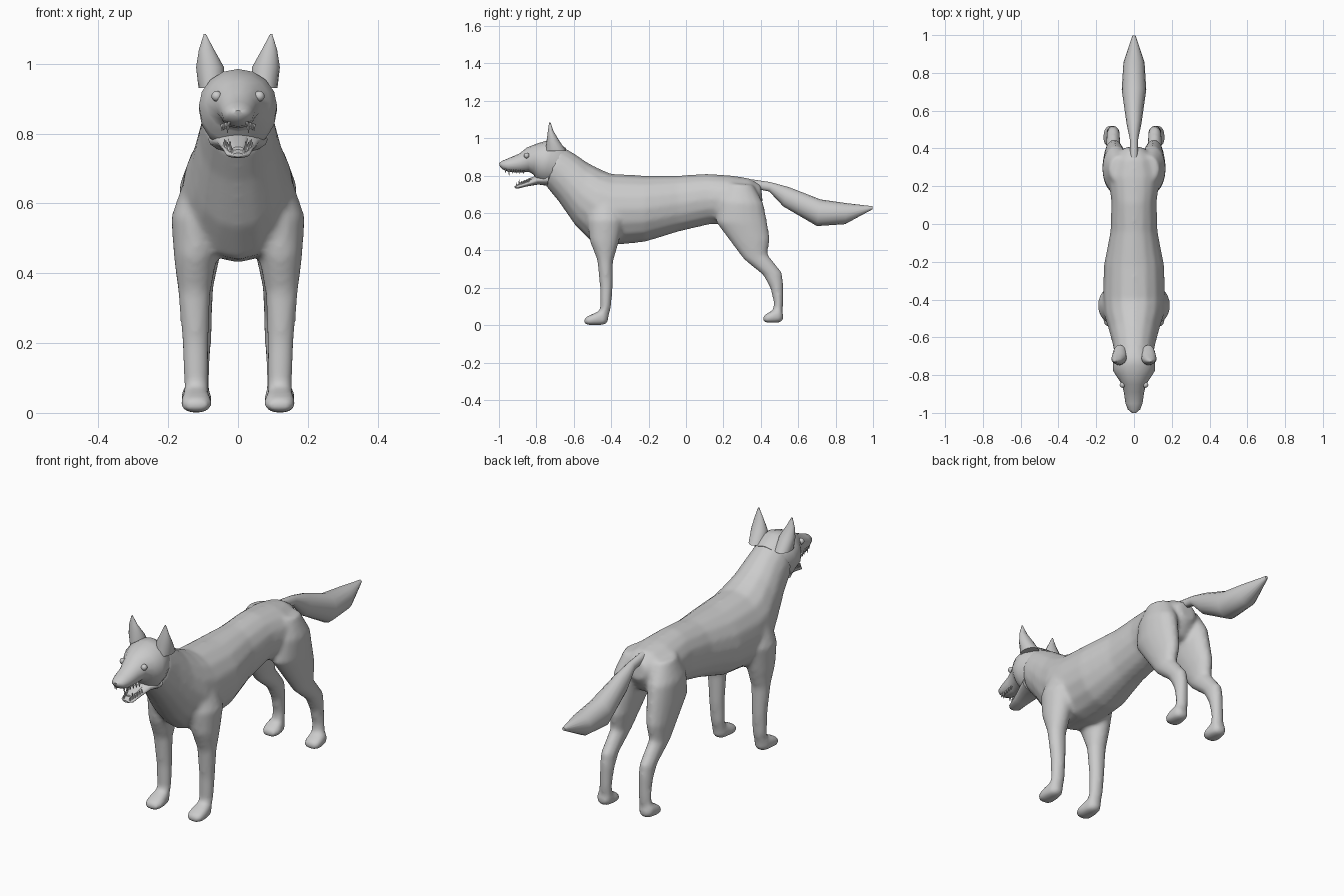
import bpy
import bmesh
from math import cos, sin, pi
from mathutils import Vector, Matrix

default_cube = bpy.data.objects.get("Cube")
if default_cube:
    bpy.data.objects.remove(default_cube, do_unlink=True)

fur = bpy.data.materials.new("plain_grey")
fur.use_nodes = True
fur.diffuse_color = (0.6, 0.6, 0.6, 1)
fur.node_tree.nodes["Principled BSDF"].inputs["Base Color"].default_value = fur.diffuse_color


def add_loft(mesh, rows, side=1, sides=16, power=1.0):
    """Skin a row of oval rings. Each row holds two opposite points (y, z, y, z)
    of the side profile, the half width and, for paired parts, the sideways offset."""
    rings = []
    for y_a, z_a, y_b, z_b, width, *offset in rows:
        centre_x = side * (offset[0] if offset else 0)
        first, second = Vector((centre_x, y_a, z_a)), Vector((centre_x, y_b, z_b))
        centre, half = (first + second) / 2, (first - second) / 2
        ring = []
        for step in range(sides):
            c, s = cos(2 * pi * step / sides), sin(2 * pi * step / sides)
            c, s = [abs(v) ** power * (1 if v > 0 else -1) for v in (c, s)]
            ring.append(mesh.verts.new(centre + half * c + Vector((width * s, 0, 0))))
        rings.append(ring)
    faces = [mesh.faces.new(rings[0]), mesh.faces.new(rings[-1][::-1])]
    for ring, following in zip(rings, rings[1:]):
        for i in range(sides):
            j = (i + 1) % sides
            faces.append(mesh.faces.new((ring[j], ring[i], following[i], following[j])))
    bmesh.ops.recalc_face_normals(mesh, faces=faces)


def finish(mesh, name, angle=60):
    """Turn a bmesh into a smooth shaded object with the shared material."""
    data = bpy.data.meshes.new(name)
    mesh.to_mesh(data)
    mesh.free()
    data.materials.append(fur)
    obj = bpy.data.objects.new(name, data)
    bpy.context.collection.objects.link(obj)
    bpy.ops.object.select_all(action="DESELECT")
    obj.select_set(True)
    bpy.context.view_layer.objects.active = obj
    bpy.ops.object.shade_smooth_by_angle(angle=angle * pi / 180)
    return obj


def loft_object(name, rows, **options):
    mesh = bmesh.new()
    add_loft(mesh, rows, **options)
    return finish(mesh, name)


# Torso from rump to neck
torso = [
    (.40, .75, .41, .66, .05),
    (.34, .785, .36, .58, .11),
    (.25, .80, .25, .54, .14),
    (.11, .81, .13, .54, .12),
    (-.04, .80, -.04, .50, .125),
    (-.22, .80, -.22, .445, .16),
    (-.40, .81, -.36, .43, .165),
    (-.45, .83, -.5, .44, .16),
    (-.52, .865, -.59, .53, .135),
    (-.6, .92, -.68, .66, .112),
    (-.68, .965, -.75, .745, .1),
]

# Legs from the shoulder or haunch down to the ankle
front_leg = [
    (-.50, .71, -.36, .71, .05, .09),
    (-.53, .56, -.33, .56, .08, .112),
    (-.515, .45, -.36, .44, .062, .122),
    (-.475, .35, -.39, .34, .047, .125),
    (-.46, .2, -.392, .2, .038, .122),
    (-.46, .09, -.40, .1, .035, .12),
    (-.48, .04, -.42, .02, .035, .12),
]
hind_leg = [
    (.22, .76, .36, .75, .05, .08),
    (.17, .66, .415, .65, .072, .095),
    (.16, .55, .435, .55, .068, .1),
    (.235, .45, .45, .46, .055, .105),
    (.31, .35, .435, .38, .04, .11),
    (.41, .27, .515, .28, .036, .11),
    (.45, .2, .52, .22, .034, .11),
    (.47, .12, .52, .12, .032, .112),
    (.46, .05, .515, .04, .034, .115),
]

# Paw profile: distance ahead of the heel, top, bottom, half width
paw = [(0, .045, .015, .02), (.02, .08, 0, .037), (.06, .07, 0, .044),
       (.1, .052, 0, .045), (.12, .042, .004, .034), (.128, .03, .01, .018)]

# Torso, legs and paws are fused into one smooth skin
body_mesh = bmesh.new()
add_loft(body_mesh, torso)
for side in (1, -1):
    add_loft(body_mesh, front_leg, side)
    add_loft(body_mesh, hind_leg, side)
    for heel, lift, scale in ((-.418, 0, 1), (.52, .012, .85)):
        rows = [(heel - d * scale, top + lift, heel - d * scale, low + lift, w, .12)
                for d, top, low, w in paw]
        add_loft(body_mesh, rows, side, power=.8)
body = finish(body_mesh, "body")
remesh = body.modifiers.new("fuse", "REMESH")
remesh.mode = "VOXEL"
remesh.voxel_size = .011
remesh.use_smooth_shade = True
relax = body.modifiers.new("relax", "SMOOTH")
relax.factor = .5
relax.iterations = 8

# Head with muzzle
loft_object("head", [
    (-.64, .945, -.72, .75, .09),
    (-.70, .985, -.77, .752, .112),
    (-.75, .985, -.80, .775, .112),
    (-.80, .97, -.815, .805, .092),
    (-.85, .95, -.84, .82, .066),
    (-.89, .918, -.89, .815, .054),
    (-.95, .892, -.95, .82, .045),
    (-.985, .878, -.978, .832, .033),
    (-1, .866, -.995, .848, .014),
])

# Open lower jaw and tongue
loft_object("lower_jaw", [
    (-.73, .82, -.74, .745, .085),
    (-.80, .80, -.79, .752, .06),
    (-.85, .77, -.85, .742, .044),
    (-.90, .75, -.90, .73, .034),
    (-.917, .744, -.915, .733, .016),
])
loft_object("tongue", [
    (-.77, .81, -.77, .79, .03),
    (-.84, .785, -.84, .77, .026),
    (-.89, .762, -.89, .75, .016),
])

# Bushy tail
loft_object("tail", [
    (.35, .78, .37, .73, .02),
    (.45, .765, .445, .715, .022),
    (.55, .738, .52, .635, .04),
    (.72, .672, .70, .53, .065),
    (.86, .652, .85, .54, .056),
    (.998, .636, .998, .62, .008),
])

# Ears and eyes
ear = [
    (-.75, .93, -.64, .93, .038, .075),
    (-.745, .99, -.68, .99, .04, .08),
    (-.738, 1.04, -.71, 1.04, .022, .09),
    (-.732, 1.085, -.724, 1.085, .003, .095),
]
for side, label in ((1, "left"), (-1, "right")):
    loft_object(label + "_ear", ear, side=side)
    eye = bmesh.new()
    bmesh.ops.create_uvsphere(eye, u_segments=16, v_segments=10, radius=.015)
    bmesh.ops.translate(eye, verts=eye.verts, vec=(side * .061, -.852, .907))
    finish(eye, label + "_eye")


# Teeth along both jaws, with a longer fang at the front of each side
def add_tooth(mesh, position, length, up):
    turn = Matrix() if up else Matrix.Rotation(pi, 4, "X")
    shift = Matrix.Translation(position) @ turn @ Matrix.Translation((0, 0, length / 2))
    bmesh.ops.create_cone(mesh, cap_ends=True, segments=6, radius1=.006, radius2=.001,
                          depth=length, matrix=shift)


for name, start, end, up in (
        ("upper_teeth", Vector((.026, -.965, .835)), Vector((.046, -.87, .828)), False),
        ("lower_teeth", Vector((.018, -.905, .742)), Vector((.038, -.84, .765)), True)):
    teeth = bmesh.new()
    for side in (1, -1):
        for i in range(6):
            spot = start.lerp(end, i / 5)
            spot.x *= side
            add_tooth(teeth, spot, .032 if i == 1 else .02, up)
    finish(teeth, name, 30)
